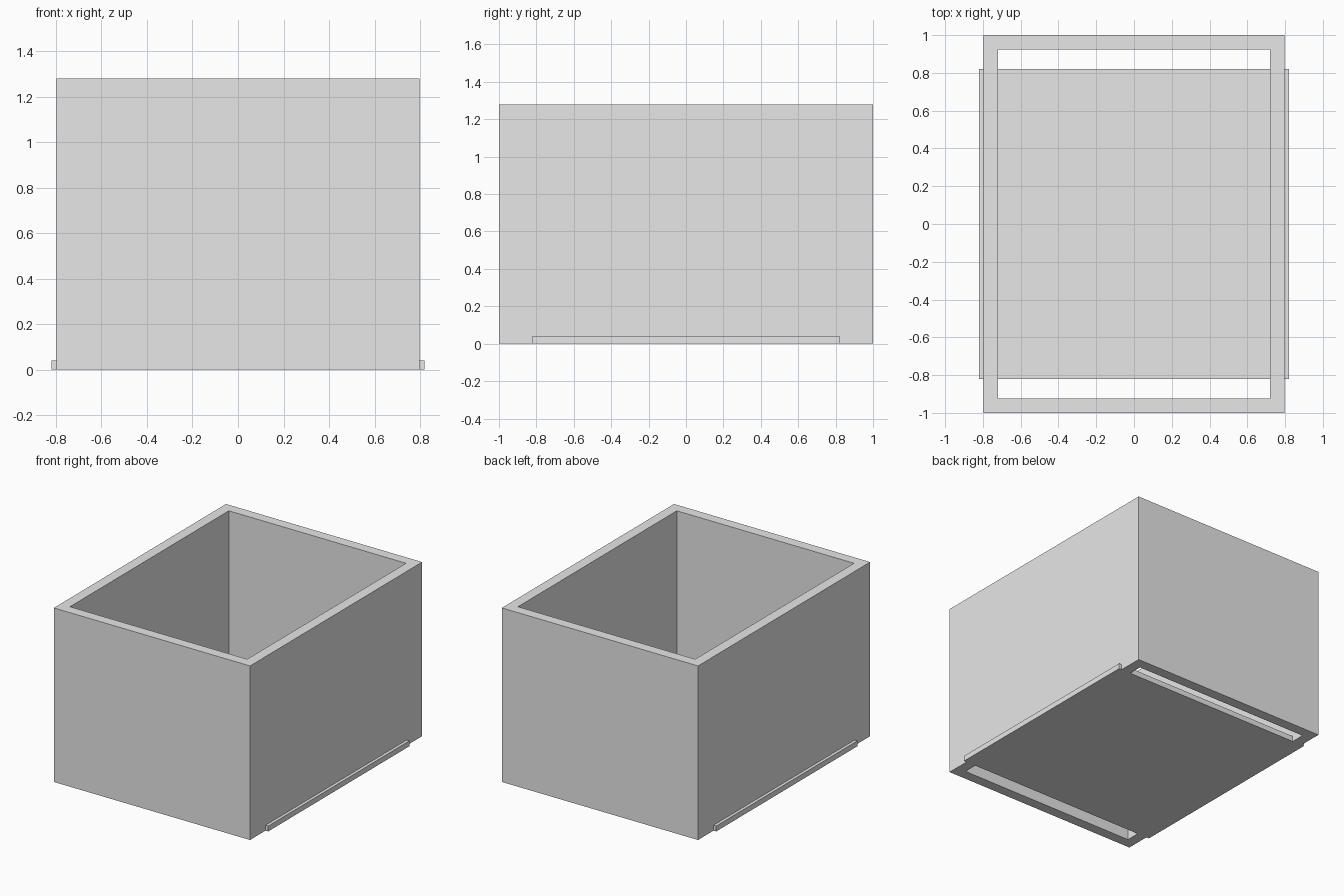
import bpy
import bmesh

HALF_X, HALF_Y, HEIGHT = 0.798, 1.0, 1.28
WALL = 0.077
PLATE_HALF, PLATE_THICK = 0.82, 0.04

cube = bpy.data.objects.get("Cube")
if cube:
    bpy.data.objects.remove(cube, do_unlink=True)

grey = bpy.data.materials.new("light grey")
grey.use_nodes = True
grey.diffuse_color = (0.8, 0.8, 0.8, 1)
grey.node_tree.nodes["Principled BSDF"].inputs["Base Color"].default_value = grey.diffuse_color


def add_object(name, bm):
    bmesh.ops.recalc_face_normals(bm, faces=bm.faces)
    mesh = bpy.data.meshes.new(name)
    bm.to_mesh(mesh)
    bm.free()
    mesh.materials.append(grey)
    obj = bpy.data.objects.new(name, mesh)
    bpy.context.collection.objects.link(obj)
    return obj


def ring(bm, hx, hy, z):
    signs = ((-1, -1), (1, -1), (1, 1), (-1, 1))
    return [bm.verts.new((sx * hx, sy * hy, z)) for sx, sy in signs]


# Open rectangular sleeve: four rings joined in a closed loop of walls and rims
bm = bmesh.new()
inner_x, inner_y = HALF_X - WALL, HALF_Y - WALL
rings = [ring(bm, HALF_X, HALF_Y, 0), ring(bm, HALF_X, HALF_Y, HEIGHT),
         ring(bm, inner_x, inner_y, HEIGHT), ring(bm, inner_x, inner_y, 0)]
for k, a in enumerate(rings):
    b = rings[(k + 1) % 4]
    for i in range(4):
        j = (i + 1) % 4
        bm.faces.new((a[i], a[j], b[j], b[i]))
add_object("box_walls", bm)

# Floor plate: leaves slots at front and back, pokes out through both sides
bm = bmesh.new()
low = ring(bm, PLATE_HALF, PLATE_HALF, 0)
high = ring(bm, PLATE_HALF, PLATE_HALF, PLATE_THICK)
bm.faces.new(low)
bm.faces.new(high)
for i in range(4):
    j = (i + 1) % 4
    bm.faces.new((low[i], low[j], high[j], high[i]))
add_object("floor_plate", bm)
